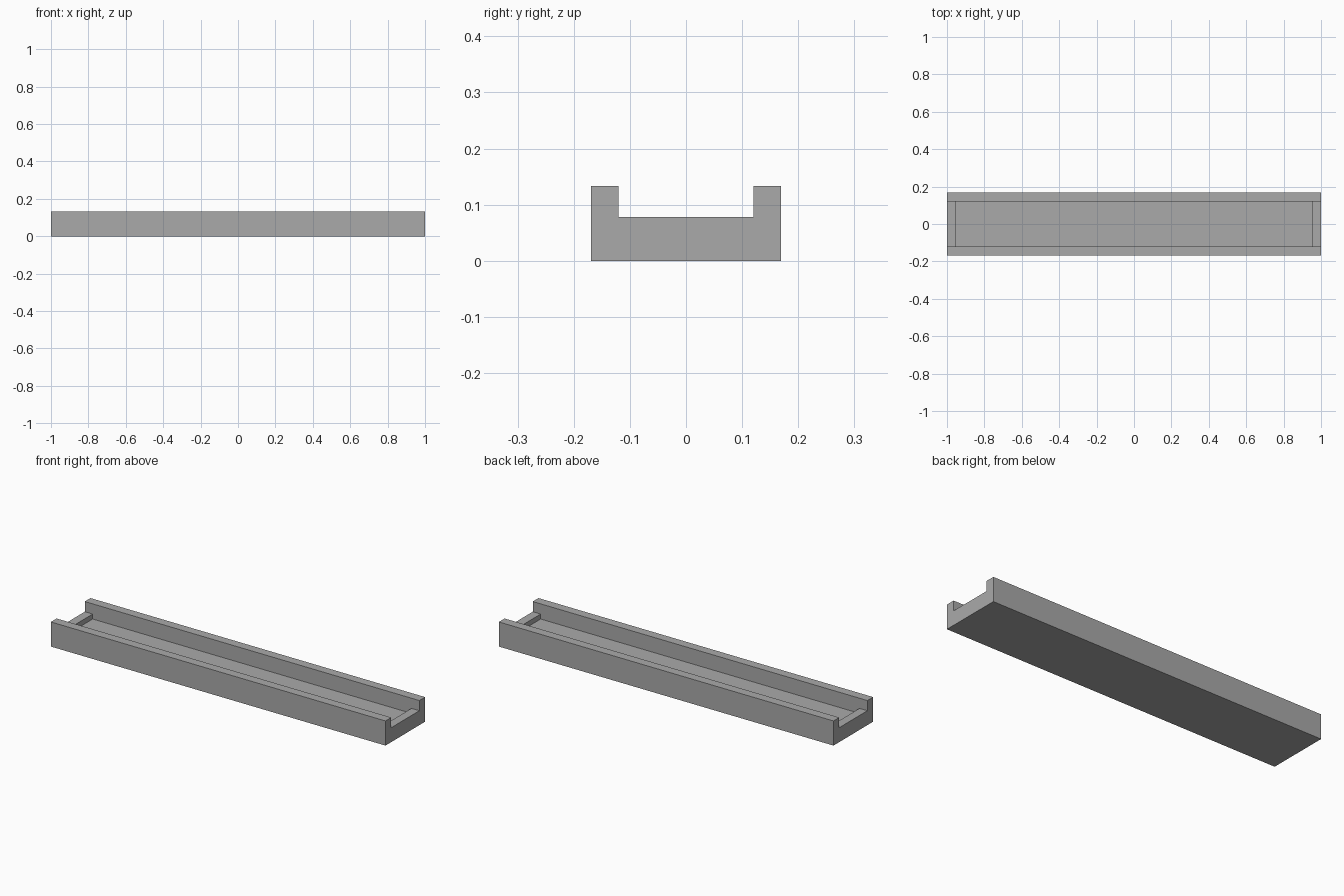
import bpy

cube = bpy.data.objects.get("Cube")
if cube:
    bpy.data.objects.remove(cube, do_unlink=True)

# Overall sizes
HALF_LENGTH, HALF_WIDTH, HEIGHT = 1.0, 0.169, 0.133
INNER_WIDTH, LEDGE, FLOOR = 0.12, 0.078, 0.051
INNER_LENGTH = 0.953

grey = bpy.data.materials.new("plain grey")
grey.use_nodes = True
colour = (0.4, 0.4, 0.4, 1)
grey.diffuse_color = colour
grey.node_tree.nodes["Principled BSDF"].inputs["Base Color"].default_value = colour


def extrude_profile(name, profile, half_length):
    """Closed prism: a y-z profile swept along x."""
    n = len(profile)
    verts = [(x, y, z) for x in (-half_length, half_length) for y, z in profile]
    faces = [tuple(reversed(range(n))), tuple(range(n, 2 * n))]
    faces += [(i, (i + 1) % n, n + (i + 1) % n, n + i) for i in range(n)]
    mesh = bpy.data.meshes.new(name)
    mesh.from_pydata(verts, [], faces)
    mesh.materials.append(grey)
    obj = bpy.data.objects.new(name, mesh)
    bpy.context.collection.objects.link(obj)
    return obj


# Channel-shaped body with two raised side walls
half = [(HALF_WIDTH, 0), (HALF_WIDTH, HEIGHT), (INNER_WIDTH, HEIGHT), (INNER_WIDTH, LEDGE)]
body = extrude_profile("tray", half + [(-y, z) for y, z in reversed(half)], HALF_LENGTH)

# Sunken floor between the low end ledges
w, top = INNER_WIDTH, HEIGHT + 0.1
cutter = extrude_profile("recess_cutter", [(w, FLOOR), (w, top), (-w, top), (-w, FLOOR)], INNER_LENGTH)
cutter.hide_render = True

cut = body.modifiers.new("recess", "BOOLEAN")
cut.operation = "DIFFERENCE"
cut.solver = "EXACT"
cut.object = cutter
bpy.context.view_layer.objects.active = body
bpy.ops.object.modifier_apply(modifier=cut.name)
bpy.data.objects.remove(cutter, do_unlink=True)
